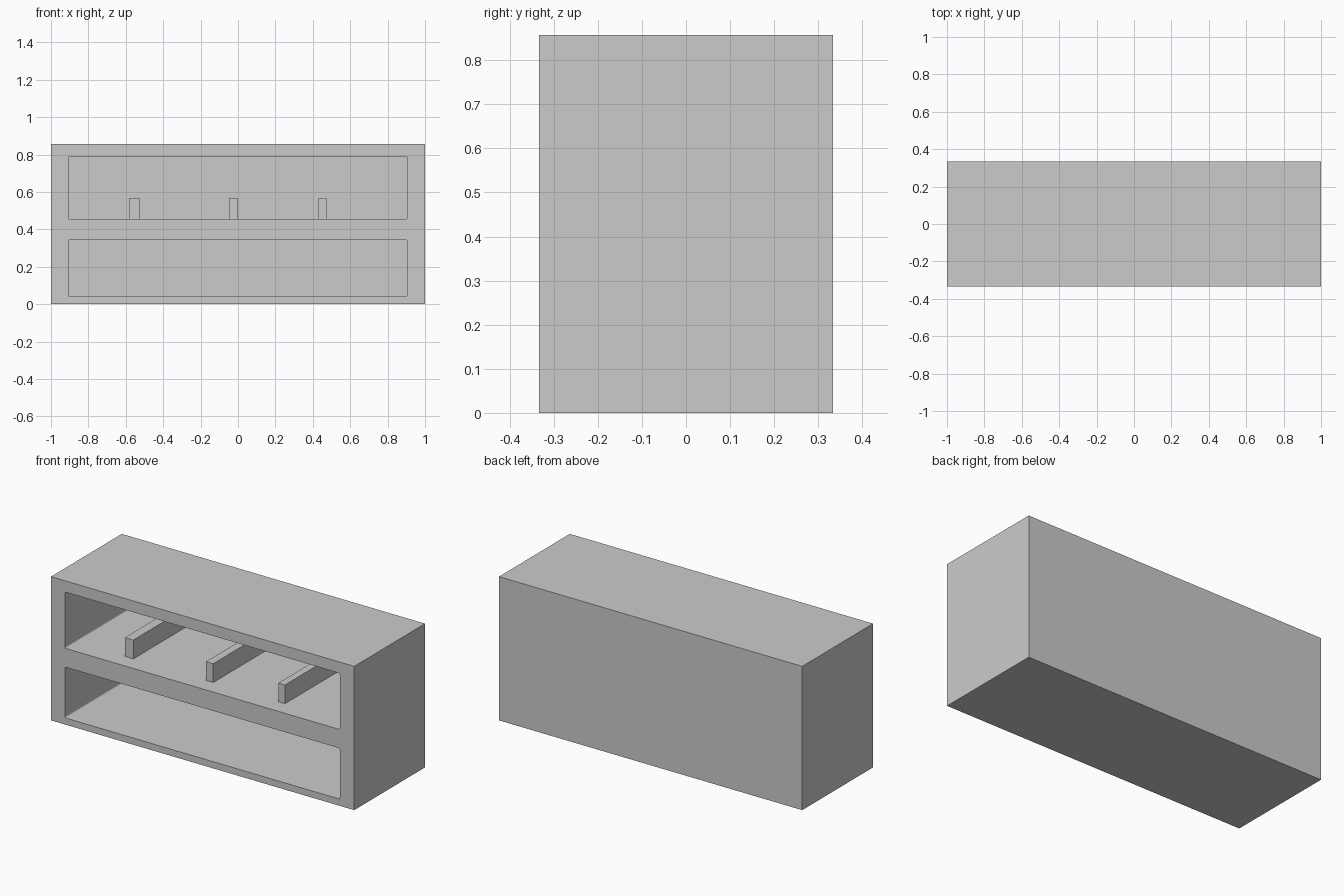
import bpy
import bmesh
from mathutils import Vector

default = bpy.data.objects.get("Cube")
if default:
    bpy.data.objects.remove(default, do_unlink=True)

WIDTH, DEPTH, HEIGHT = 2.0, 0.667, 0.857
FRONT, BACK = -DEPTH / 2, DEPTH / 2
INNER_BACK = BACK - 0.05
SHELF_Z = 0.455

grey = bpy.data.materials.new("plain grey")
grey.use_nodes = True
colour = (0.6, 0.6, 0.6, 1)
grey.diffuse_color = colour
grey.node_tree.nodes["Principled BSDF"].inputs["Base Color"].default_value = colour


def box(name, low, high, corner=0):
    """Box between two corners; corner rounds the edges running front to back."""
    low, high = Vector(low), Vector(high)
    bm = bmesh.new()
    bmesh.ops.create_cube(bm, size=1)
    for v in bm.verts:
        v.co = (low + high) / 2 + v.co * (high - low)
    if corner:
        edges = [e for e in bm.edges
                 if abs(e.verts[0].co.y - e.verts[1].co.y) > 0.1]
        bmesh.ops.bevel(bm, geom=edges, offset=corner, segments=3,
                        profile=0.5, affect='EDGES')
    mesh = bpy.data.meshes.new(name)
    bm.to_mesh(mesh)
    bm.free()
    mesh.materials.append(grey)
    obj = bpy.data.objects.new(name, mesh)
    bpy.context.collection.objects.link(obj)
    return obj


# Cabinet body with two open compartments
cabinet = box("cabinet", (-WIDTH / 2, FRONT, 0), (WIDTH / 2, BACK, HEIGHT))
for name, bottom, top in (("lower", 0.04, 0.343), ("upper", SHELF_Z, 0.79)):
    cutter = box(name + "_compartment_cutter", (-0.907, FRONT - 0.1, bottom),
                 (0.905, INNER_BACK, top), corner=0.008)
    cutter.hide_render = True
    cutter.hide_set(True)
    cut = cabinet.modifiers.new(name + " compartment", 'BOOLEAN')
    cut.operation = 'DIFFERENCE'
    cut.solver = 'EXACT'
    cut.object = cutter

# Low dividers standing on the upper shelf
for name, left, right in (("right", -0.583, -0.527),
                          ("middle", -0.048, 0),
                          ("left", 0.43, 0.473)):
    box(name + "_divider", (left, FRONT + 0.1, SHELF_Z),
        (right, INNER_BACK, 0.567))
